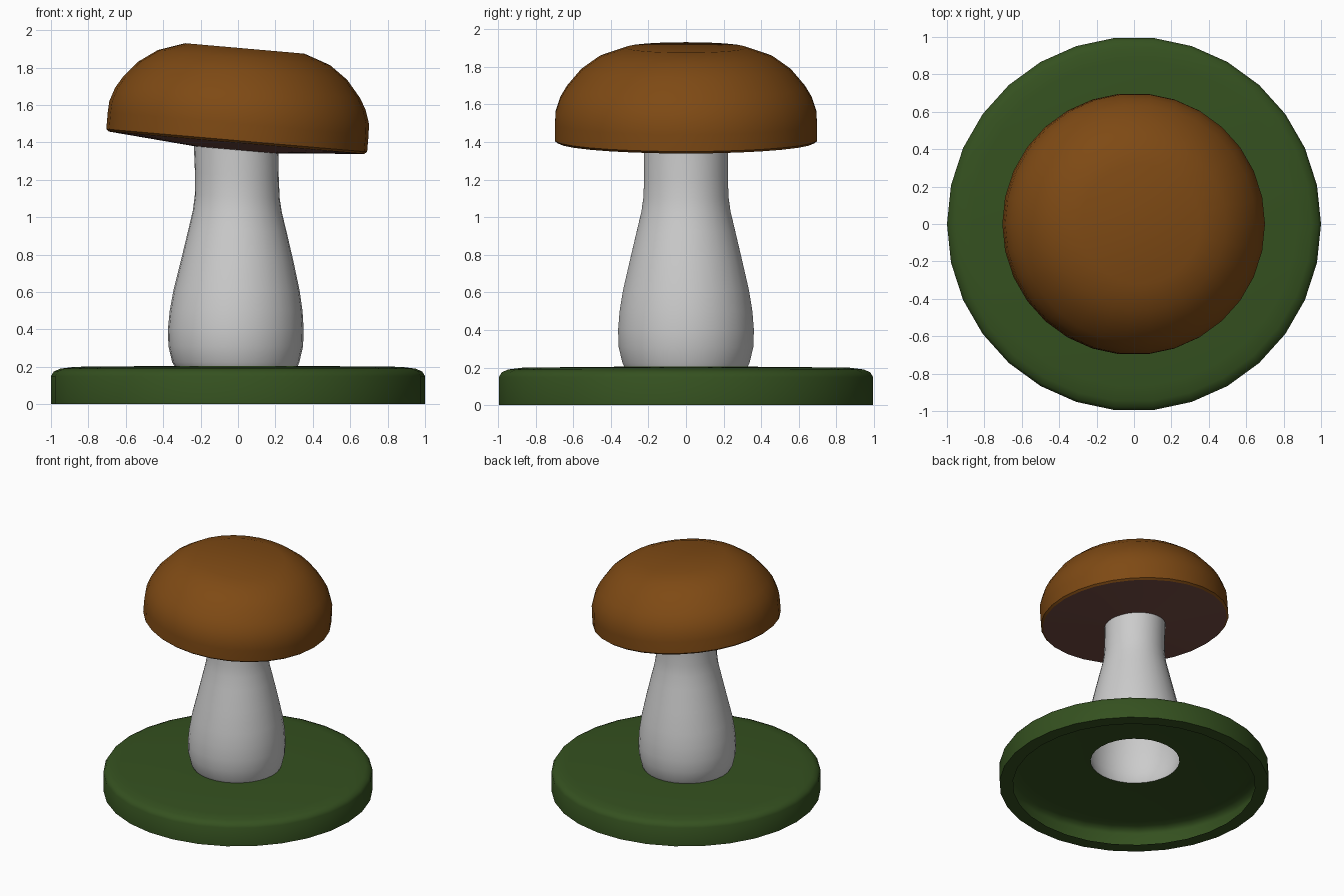
import bpy, bmesh, math

if "Cube" in bpy.data.objects:
    bpy.data.objects.remove(bpy.data.objects["Cube"])

SIDES = 30
TILT = math.radians(5)


def paint(obj, name, rgb):
    mat = bpy.data.materials.new(name)
    mat.diffuse_color = (*rgb, 1)
    mat.use_nodes = True
    mat.node_tree.nodes["Principled BSDF"].inputs["Base Color"].default_value = mat.diffuse_color
    obj.data.materials.append(mat)


def lathe(name, profile, close_top=False):
    """Rings given as (radius, z, centre x, slope); each joins the next."""
    bm = bmesh.new()
    rings = []
    for r, z, cx, slope in profile:
        ring = []
        for i in range(SIDES):
            a = 2 * math.pi * i / SIDES
            x, y = r * math.cos(a), r * math.sin(a)
            ring.append(bm.verts.new((cx + x, y, z - x * slope)))
        rings.append(ring)
    for low, high in zip(rings, rings[1:]):
        for i in range(SIDES):
            j = (i + 1) % SIDES
            bm.faces.new((low[i], low[j], high[j], high[i]))
    if close_top:
        bm.faces.new(rings[-1])
    mesh = bpy.data.meshes.new(name)
    bm.to_mesh(mesh)
    bm.free()
    obj = bpy.data.objects.new(name, mesh)
    bpy.context.collection.objects.link(obj)
    bpy.ops.object.select_all(action='DESELECT')
    obj.select_set(True)
    bpy.context.view_layer.objects.active = obj
    bpy.ops.object.shade_smooth_by_angle(angle=math.radians(40))
    return obj


def straight(points):
    return [(r, z, 0, 0) for r, z in points]


# Grass disc: open shell with a narrow flat rim underneath and a hole for the stem
base = lathe("grass_base", straight([
    (0.90, 0), (1, 0), (1, 0.15), (0.985, 0.175), (0.95, 0.19), (0.87, 0.2),
]) + [(0.33, 0.205, -0.01, 0)])
paint(base, "grass_green", (0.035, 0.082, 0.014))

# Stem: open tube, its upper end tilted to meet the cap
lathe("stem", [
    (0.33, 0.205, -0.01, 0), (0.34, 0.225, -0.012, 0), (0.36, 0.31, -0.012, 0),
    (0.363, 0.40, -0.012, 0), (0.355, 0.50, -0.01, 0), (0.337, 0.61, -0.008, 0),
    (0.30, 0.77, -0.005, 0), (0.262, 0.93, -0.003, 0.02), (0.238, 1.03, -0.003, 0.03),
    (0.227, 1.11, -0.004, 0.04), (0.224, 1.22, -0.006, 0.06),
    (0.226, 1.36, -0.01, math.tan(TILT)),
])

# Cap dome and its shallow conical underside, leaning together to the right
cap = lathe("cap", straight([
    (0.685, -0.012), (0.70, 0.0), (0.70, 0.09), (0.697, 0.15), (0.672, 0.225),
    (0.636, 0.285), (0.56, 0.375), (0.462, 0.445), (0.32, 0.494),
]), close_top=True)
paint(cap, "cap_brown", (0.21, 0.068, 0.007))
under = lathe("cap_underside", straight([(0.225, -0.05), (0.685, -0.012)]))
paint(under, "underside_pink", (0.17, 0.07, 0.055))
for part in (cap, under):
    part.location = (-0.007, 0, 1.41)
    part.rotation_euler = (0, TILT, 0)
